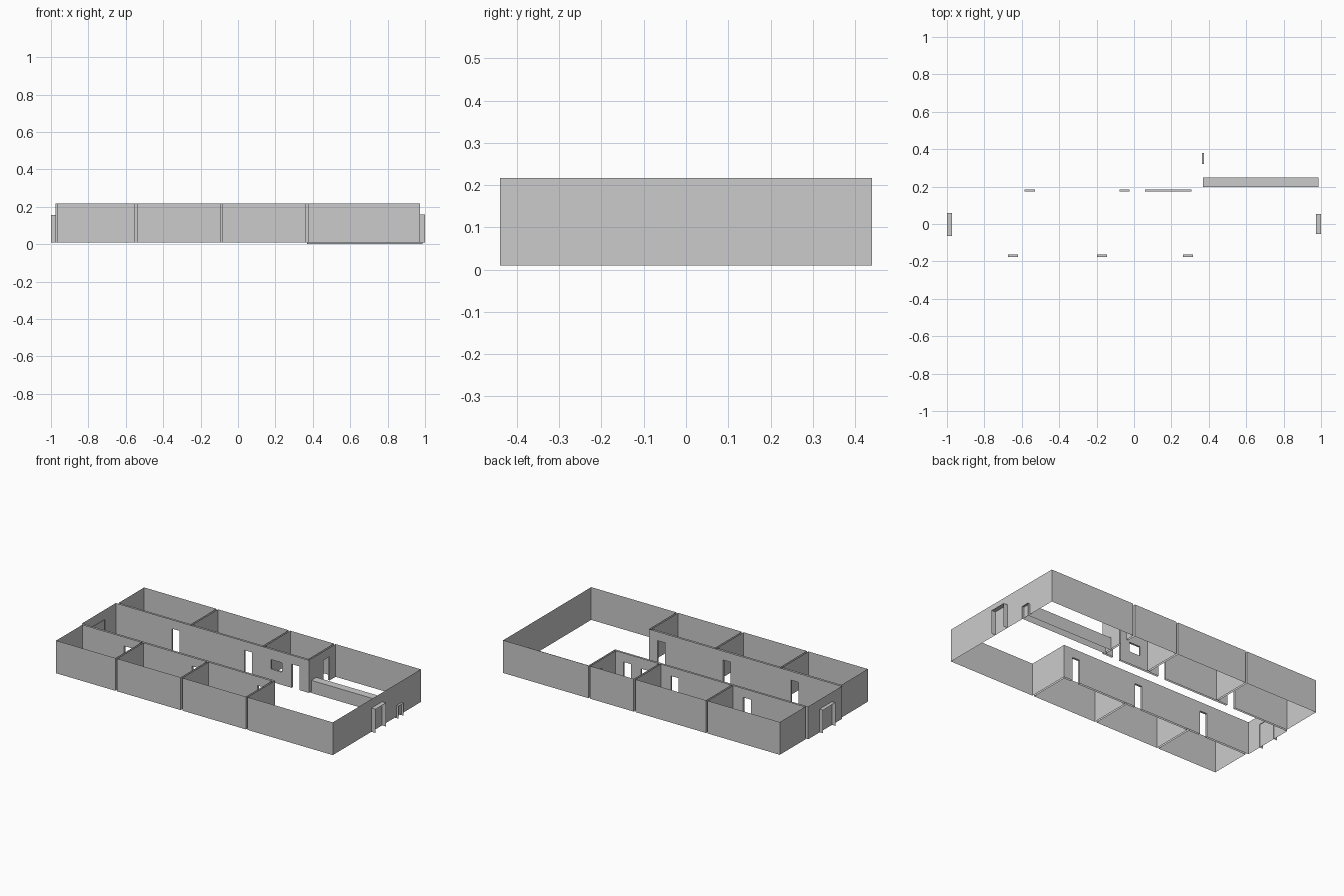
import bpy, bmesh
from mathutils import Vector

if "Cube" in bpy.data.objects:
    bpy.data.objects.remove(bpy.data.objects["Cube"])

Z0, Z1, HEAD = 0.01, 0.217, 0.16       # wall base, wall top, door head
Y0, Y1 = -0.44, 0.44                   # outer front and back
FR, FC = -0.177, -0.164                # front partition: room face, corridor face
BC, BR = 0.173, 0.185                  # back partition: corridor face, room face


def make(name, quads):
    bm = bmesh.new()
    for q in quads:
        bm.faces.new([bm.verts.new(p) for p in q])
    bmesh.ops.remove_doubles(bm, verts=bm.verts, dist=1e-5)
    me = bpy.data.meshes.new(name)
    bm.to_mesh(me)
    bm.free()
    ob = bpy.data.objects.new(name, me)
    bpy.context.collection.objects.link(ob)
    return ob


def wall(a, b, holes=()):
    """Thin wall from a to b; holes are (start, end, bottom, top) along its axis."""
    axis = 0 if abs(a[0] - b[0]) > abs(a[1] - b[1]) else 1
    us = {a[axis], b[axis]}
    zs = {Z0, Z1}
    for h in holes:
        us.update(h[:2])
        zs.update(h[2:])
    us, zs = sorted(us, reverse=a[axis] > b[axis]), sorted(zs)
    pt = lambda u, z: (u, a[1], z) if axis == 0 else (a[0], u, z)
    quads = []
    for u, v in zip(us, us[1:]):
        for z, w in zip(zs, zs[1:]):
            mu, mz = (u + v) / 2, (z + w) / 2
            if not any(h[0] < mu < h[1] and h[2] < mz < h[3] for h in holes):
                quads.append([pt(u, z), pt(v, z), pt(v, w), pt(u, w)])
    return quads


def loop(points, holes, closed=True):
    quads = []
    n = len(points)
    for i in range(n if closed else n - 1):
        quads += wall(points[i], points[(i + 1) % n], holes.get(i, ()))
    return quads


def lining(axis, hole, d0, d1):
    """Reveal of an opening between two wall faces d0 and d1."""
    u, v, z, w = hole
    pt = lambda s, d, h: (s, d, h) if axis == 0 else (d, s, h)
    quads = [[pt(s, d0, z), pt(s, d1, z), pt(s, d1, w), pt(s, d0, w)] for s in (u, v)]
    levels = (w,) if z <= Z0 else (z, w)
    return quads + [[pt(u, d0, h), pt(v, d0, h), pt(v, d1, h), pt(u, d1, h)] for h in levels]


def door(u, v):
    return (u, v, Z0, HEAD)


front_doors = [door(-0.673, -0.62), door(-0.198, -0.145), door(0.262, 0.315)]
back_doors = [door(-0.585, -0.53), door(-0.077, -0.024), door(0.255, 0.308)]
window = (0.11, 0.187, 0.09, 0.15)
side_door = door(0.32, 0.38)
LX0, LX1 = 0.363, 0.375                # lobby partition: room face, lobby face

# front rooms
for i, (x0, x1) in enumerate([(-0.965, -0.55), (-0.538, -0.094), (-0.082, LX0)]):
    make(f"front_room_{i + 1}", loop([(x0, Y0), (x1, Y0), (x1, FR), (x0, FR)],
                                     {2: [front_doors[i]]}))

# back rooms, the last one with a window and a side door
for i, (x0, x1) in enumerate([(-0.965, -0.46), (-0.448, 0.046), (0.058, LX0)]):
    holes = {0: [back_doors[i]]}
    if i == 2:
        holes = {0: [back_doors[i], window], 1: [side_door]}
    make(f"back_room_{i + 1}", loop([(x0, BR), (x1, BR), (x1, Y1), (x0, Y1)], holes))

# corridor opening into the lobby
make("corridor_and_lobby", loop(
    [(-0.977, FC), (LX1, FC), (LX1, Y0), (0.972, Y0), (0.972, Y1),
     (LX1, Y1), (LX1, BC), (-0.977, BC)],
    {0: front_doors, 5: [side_door], 6: back_doors + [window]}))

# reveals
reveals = lining(1, side_door, LX0, LX1) + lining(0, window, BC, BR)
for h in front_doors:
    reveals += lining(0, h, FR, FC)
for h in back_doors:
    reveals += lining(0, h, BC, BR)
make("opening_reveals", reveals)
make("partition_lintel", [[(0.058, BC, HEAD), (0.255, BC, HEAD),
                           (0.255, BR, HEAD), (0.058, BR, HEAD)]])


def channel(name, x0, x1, y0, y1, z0, z1):
    """Open-ended cover: two sides and a top."""
    prof = [(y0, z0), (y0, z1), (y1, z1), (y1, z0)]
    make(name, [[(x0, *p), (x1, *p), (x1, *q), (x0, *q)] for p, q in zip(prof, prof[1:])])


# end portals and lobby counter
channel("east_portal", 0.972, 1.0, -0.053, 0.053, Z0, HEAD)
channel("west_portal", -1.0, -0.973, -0.065, 0.058, Z0, 0.157)
channel("lobby_counter", 0.368, 0.986, 0.198, 0.248, 0.0, 0.08)
